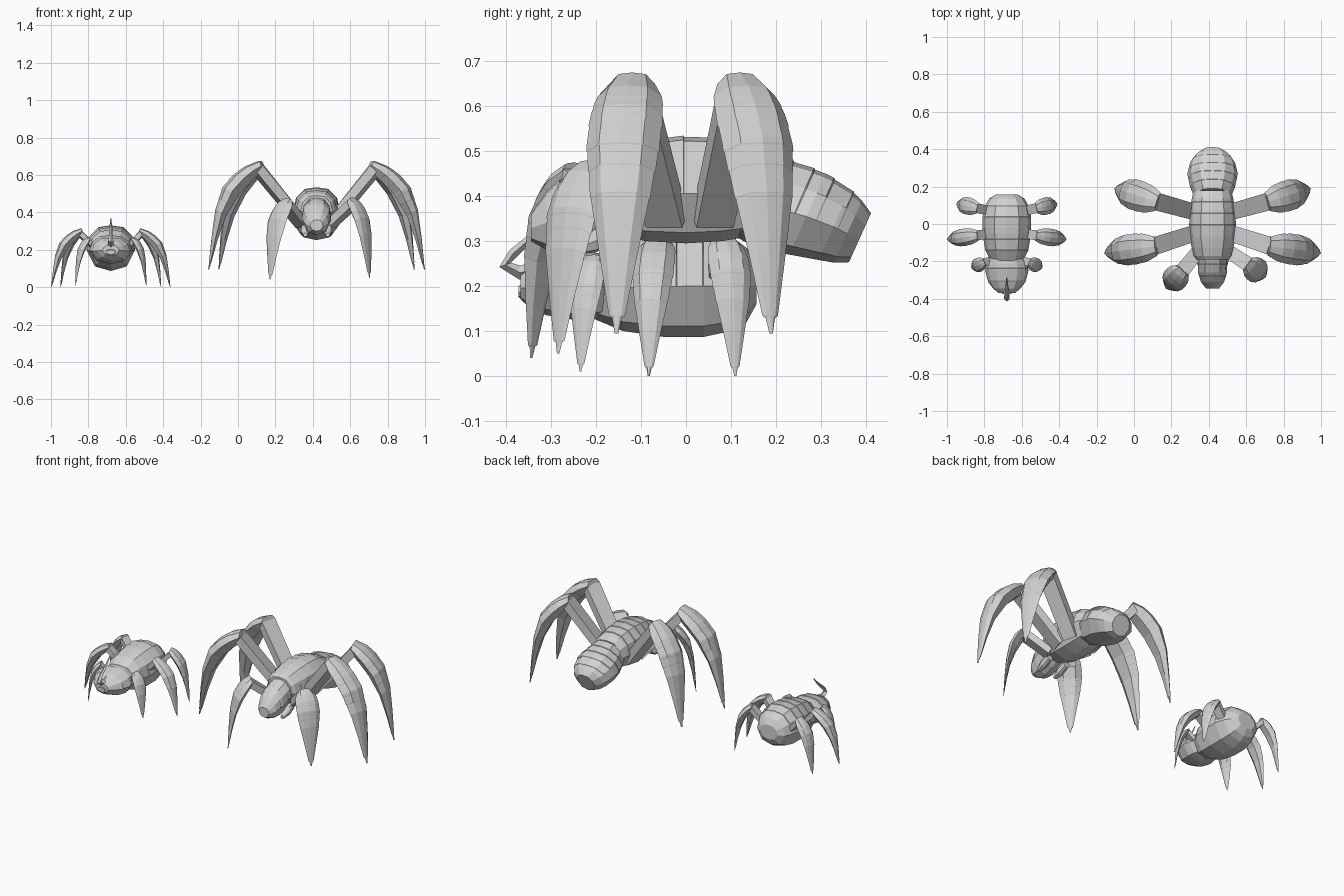
import bpy, bmesh
from mathutils import Vector

if "Cube" in bpy.data.objects:
    bpy.data.objects.remove(bpy.data.objects["Cube"])

shell = bpy.data.materials.new("light_grey_shell")
shell.use_nodes = True
GREY = (0.64, 0.64, 0.64, 1)
shell.diffuse_color = GREY
shell.node_tree.nodes["Principled BSDF"].inputs["Base Color"].default_value = GREY


def loft(name, rings):
    """Skin a row of closed rings and cap both ends."""
    bm = bmesh.new()
    loops = [[bm.verts.new(p) for p in ring] for ring in rings]
    n = len(loops[0])
    for a, b in zip(loops, loops[1:]):
        for i in range(n):
            j = (i + 1) % n
            bm.faces.new((a[i], a[j], b[j], b[i]))
    bm.faces.new(loops[0][::-1])
    bm.faces.new(loops[-1])
    bmesh.ops.recalc_face_normals(bm, faces=bm.faces)
    me = bpy.data.meshes.new(name)
    bm.to_mesh(me)
    bm.free()
    me.materials.append(shell)
    ob = bpy.data.objects.new(name, me)
    bpy.context.scene.collection.objects.link(ob)


def lerp_row(rows, t):
    """Read an ascending station table at position t along its first column."""
    for a, b in zip(rows, rows[1:]):
        if t <= b[0]:
            k = (t - a[0]) / (b[0] - a[0])
            return [p + (q - p) * k for p, q in zip(a, b)]
    return list(rows[-1])


# Half cross-section of the body: width share, height share
HALF = [(0, 1), (.5, .96), (.86, .76), (1, .47), (.65, .1), (0, 0)]
SECTION = HALF + [(-x, z) for x, z in HALF[-2:0:-1]]


def body_part(name, cx, rows, plates=0, shear=0):
    """Rows are y, half width, bottom, top; plates adds overlapping back steps."""
    rows = sorted(rows)
    stations = [(r, 0) for r in rows]
    y0, y1 = rows[0][0], rows[-1][0]
    for i in range(1, plates):
        y = y0 + (y1 - y0) * i / plates
        stations += [(lerp_row(rows, y - .001), .003), (lerp_row(rows, y + .001), 0)]
    stations.sort(key=lambda s: s[0][0])
    rings = []
    for (y, w, lo, hi), lift in stations:
        ring = []
        for sx, sz in SECTION:
            up = lift if sz > .5 else 0
            z = lo + (hi - lo) * sz
            ring.append((cx + sx * (w + up), y + shear * (z - (lo + hi) / 2), z + up))
        rings.append(ring)
    loft(name, rings)


# Lower leg: drop share, outer reach, inner reach, width share
BLADE = [(0, 0, -.06, .62), (.05, .27, .03, .88), (.12, .48, .18, .98),
         (.24, .71, .4, 1), (.46, .86, .66, .8), (.7, .93, .82, .5),
         (.93, .98, .94, .22), (.94, .98, .95, .13), (1, 1, .98, .05)]
LEG_STEPS = [.09, .17, .27, .35, .46]


def leg(name, cx, base, knee, tip, width):
    origin = Vector((cx, 0, 0))
    base, knee, tip = (origin + Vector(p) for p in (base, knee, tip))
    run = tip - knee
    drop = -run.z
    run.z = 0
    out = run.normalized()
    side = Vector((-out.y, out.x, 0))

    # Armoured lower leg
    stations = [(r, 1) for r in BLADE]
    for t in LEG_STEPS:
        stations += [(lerp_row(BLADE, t - .003), 1.025), (lerp_row(BLADE, t + .003), 1)]
    stations.sort(key=lambda s: s[0][0])
    rings = []
    for (t, outer, inner, share), grow in stations:
        w = width * share * grow
        thick = (outer - inner) * run.length

        def point(across, depth, extra=0):
            p = knee + out * (outer * run.length - thick * depth) + side * across
            p.z -= drop * (t + extra * depth * (1 - t))
            return p
        rings.append([point(0, 1 - grow), point(w * .6, .1, .06), point(w, .5, .09),
                      point(w * .5, 1, .09), point(-w * .5, 1, .09),
                      point(-w, .5, .09), point(-w * .6, .1, .06)])
    loft(name + "_lower", rings)

    # Plain square upper leg
    end = knee - Vector((0, 0, .07 * drop)) + out * .01
    axis = (end - base).normalized()
    across = axis.cross(Vector((0, 0, 1))).normalized()
    normal = across.cross(axis)
    rings = []
    for p, w in ((base - axis * width * .4, width * .52), (end, width * .58)):
        rings.append([p + across * w * a + normal * width * .3 * b
                      for a, b in ((1, 1), (-1, 1), (-1, -1), (1, -1))])
    loft(name + "_upper", rings)


def leg_pair(name, cx, base, knee, tip, width):
    for label, s in (("left", 1), ("right", -1)):
        pts = [(p[0] * s, p[1], p[2]) for p in (base, knee, tip)]
        leg(label + "_" + name, cx, *pts, width)


# Large bug
BIG = .42
body_part("large_thorax", BIG, [
    (-.19, .085, .34, .49), (-.17, .1, .32, .505), (-.09, .12, .3, .525),
    (0, .125, .295, .532), (.08, .12, .3, .525), (.14, .11, .31, .51),
    (.18, .1, .32, .49)], plates=6)
body_part("large_abdomen", BIG, [
    (.15, .1, .31, .49), (.2, .12, .285, .475), (.27, .135, .27, .45),
    (.33, .12, .258, .415), (.36, .1, .252, .39), (.387, .06, .253, .362)],
    plates=5, shear=.45)
body_part("large_head", BIG, [
    (-.15, .08, .33, .49), (-.2, .078, .3, .475), (-.26, .078, .28, .45),
    (-.31, .062, .28, .41), (-.345, .035, .3, .36)], plates=3)
for label, s in (("left", 1), ("right", -1)):
    body_part("large_%s_jaw" % label, BIG + s * .06, [
        (-.25, .012, .27, .29), (-.2, .025, .275, .33), (-.15, .02, .3, .35)])

leg_pair("large_rear_leg", BIG, (.1, .065, .37), (.3, .12, .675), (.525, .19, .095), .082)
leg_pair("large_middle_leg", BIG, (.1, -.05, .37), (.31, -.12, .675), (.58, -.155, .095), .082)
leg("large_left_front_leg", BIG, (.09, -.15, .35), (.19, -.215, .48), (.285, -.285, .05), .068)
leg("large_right_front_leg", BIG, (-.09, -.16, .35), (-.16, -.25, .475), (-.25, -.345, .04), .068)

# Small bug
SMALL = -.68
body_part("small_body", SMALL, [
    (-.2, .085, .125, .27), (-.14, .115, .1, .305), (-.05, .13, .087, .325),
    (.04, .13, .087, .328), (.1, .115, .1, .31), (.135, .095, .12, .285),
    (.157, .06, .16, .25)], plates=6)
body_part("small_head", SMALL, [
    (-.17, .09, .13, .27), (-.21, .108, .125, .275), (-.25, .116, .125, .275),
    (-.31, .1, .135, .26), (-.345, .073, .15, .245), (-.368, .045, .17, .225)],
    plates=3)
body_part("small_mouth", SMALL, [
    (-.373, .025, .175, .2), (-.35, .034, .165, .21)])

# Curled horn on the small head
HORN = [(-.29, .245, .016), (-.37, .23, .016), (-.402, .247, .014),
        (-.385, .272, .011), (-.33, .32, .008), (-.285, .37, .002)]
rings = []
for i, (y, z, r) in enumerate(HORN):
    before, after = HORN[max(i - 1, 0)], HORN[min(i + 1, len(HORN) - 1)]
    along = Vector((0, after[0] - before[0], after[1] - before[1])).normalized()
    up = along.cross(Vector((1, 0, 0)))
    rings.append([Vector((SMALL + r * a, y, z)) + up * r * b
                  for a, b in ((1, 0), (0, 1), (-1, 0), (0, -1))])
loft("small_horn", rings)

leg_pair("small_rear_leg", SMALL, (.09, .07, .21), (.16, .085, .315), (.27, .11, 0), .046)
leg_pair("small_middle_leg", SMALL, (.09, -.05, .21), (.16, -.062, .315), (.32, -.083, 0), .046)
leg_pair("small_front_leg", SMALL, (.07, -.19, .19), (.12, -.205, .27), (.19, -.235, .01), .038)
